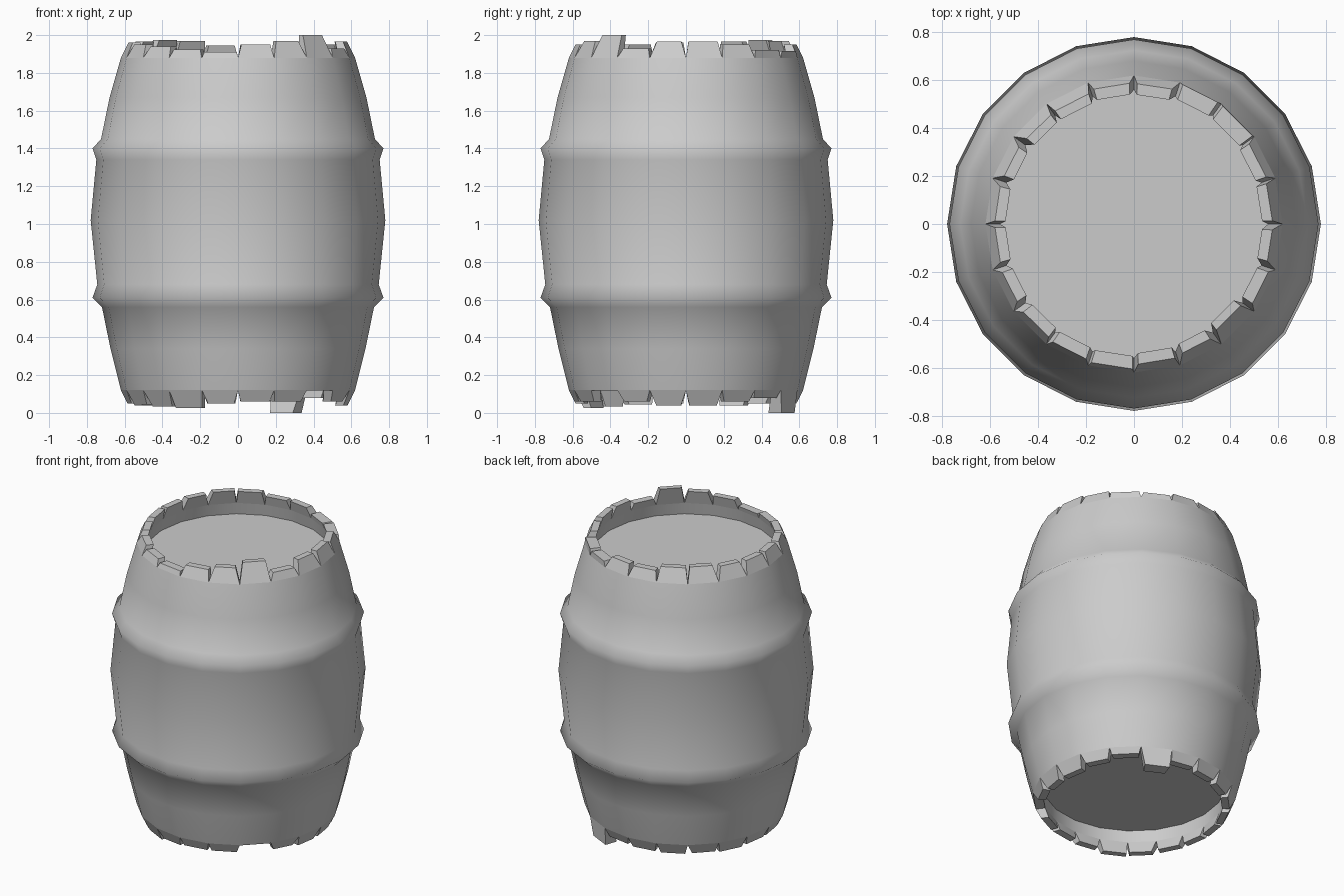
import bpy, bmesh, random
from math import cos, sin, pi

if "Cube" in bpy.data.objects:
    bpy.data.objects.remove(bpy.data.objects["Cube"])

random.seed(4)
N = 20
STEP = 2 * pi / N


def polar(r, a, z):
    return (r * cos(a), r * sin(a), z)


def finish(bm, name, angle):
    bmesh.ops.recalc_face_normals(bm, faces=bm.faces)
    mesh = bpy.data.meshes.new(name)
    bm.to_mesh(mesh)
    bm.free()
    ob = bpy.data.objects.new(name, mesh)
    bpy.context.collection.objects.link(ob)
    bpy.ops.object.select_all(action='DESELECT')
    ob.select_set(True)
    bpy.context.view_layer.objects.active = ob
    bpy.ops.object.shade_smooth_by_angle(angle=angle)
    return ob


# Barrel body: lathed wall with two raised hoops, inner lips and recessed heads
profile = [(0.56, 0.20), (0.56, 0.12), (0.62, 0.12), (0.675, 0.34), (0.72, 0.56),
           (0.77, 0.61), (0.745, 0.68), (0.78, 1.02), (0.75, 1.34), (0.77, 1.40),
           (0.725, 1.45), (0.68, 1.67), (0.62, 1.88), (0.56, 1.88), (0.575, 1.80)]
bm = bmesh.new()
rings = [[bm.verts.new(polar(r, i * STEP, z)) for i in range(N)] for r, z in profile]
for k, (a, b) in enumerate(zip(rings, rings[1:])):
    if k in (1, 12):
        continue  # rim is closed by the stave ends
    for i in range(N):
        j = (i + 1) % N
        bm.faces.new((a[i], a[j], b[j], b[i]))
bm.faces.new(rings[0])
bm.faces.new(rings[-1])
finish(bm, "barrel_body", 1.2)


# Ragged stave ends: one tapered block per side, with V notches between
def stave_ends(name, base_z, tips, splayed):
    bm = bmesh.new()
    for i, tip in enumerate(tips):
        h = abs(tip - base_z)
        lean = 0.1 if i in splayed else 0.5
        cut = min(1, h / 0.06)
        a0, a1 = i * STEP, (i + 1) * STEP
        t0 = a0 + STEP * cut * random.uniform(0.05, 0.15)
        t1 = a1 - STEP * cut * random.uniform(0.05, 0.15)
        low = [(0.62, a0), (0.62, a1), (0.56, a1), (0.56, a0)]
        ro, ri = 0.62 - lean * h, 0.56 - 0.3 * h
        high = [(ro, t0), (ro, t1), (ri, t1), (ri, t0)]
        lo = [bm.verts.new(polar(r, a, base_z)) for r, a in low]
        hi = [bm.verts.new(polar(r, a, tip)) for r, a in high]
        for k in range(4):
            m = (k + 1) % 4
            bm.faces.new((lo[k], lo[m], hi[m], hi[k]))
        bm.faces.new(hi)
        bm.faces.new(lo[::-1])
    finish(bm, name, 0.3)


top = [1.965, 1.95, 1.92, 1.915, 1.95, 1.945, 1.97, 1.975, 1.965, 1.96,
       1.96, 1.95, 1.94, 1.925, 1.91, 1.95, 1.97, 2.0, 1.93, 1.965]
bottom = [0.04, 0.06, 0.08, 0.0, 0.06, 0.05, 0.045, 0.05, 0.04, 0.05,
          0.05, 0.045, 0.035, 0.025, 0.05, 0.06, 0.06, 0.118, 0.06, 0.04]
stave_ends("top_stave_ends", 1.88, top, (2, 3))
stave_ends("bottom_stave_ends", 0.12, bottom, (3,))
